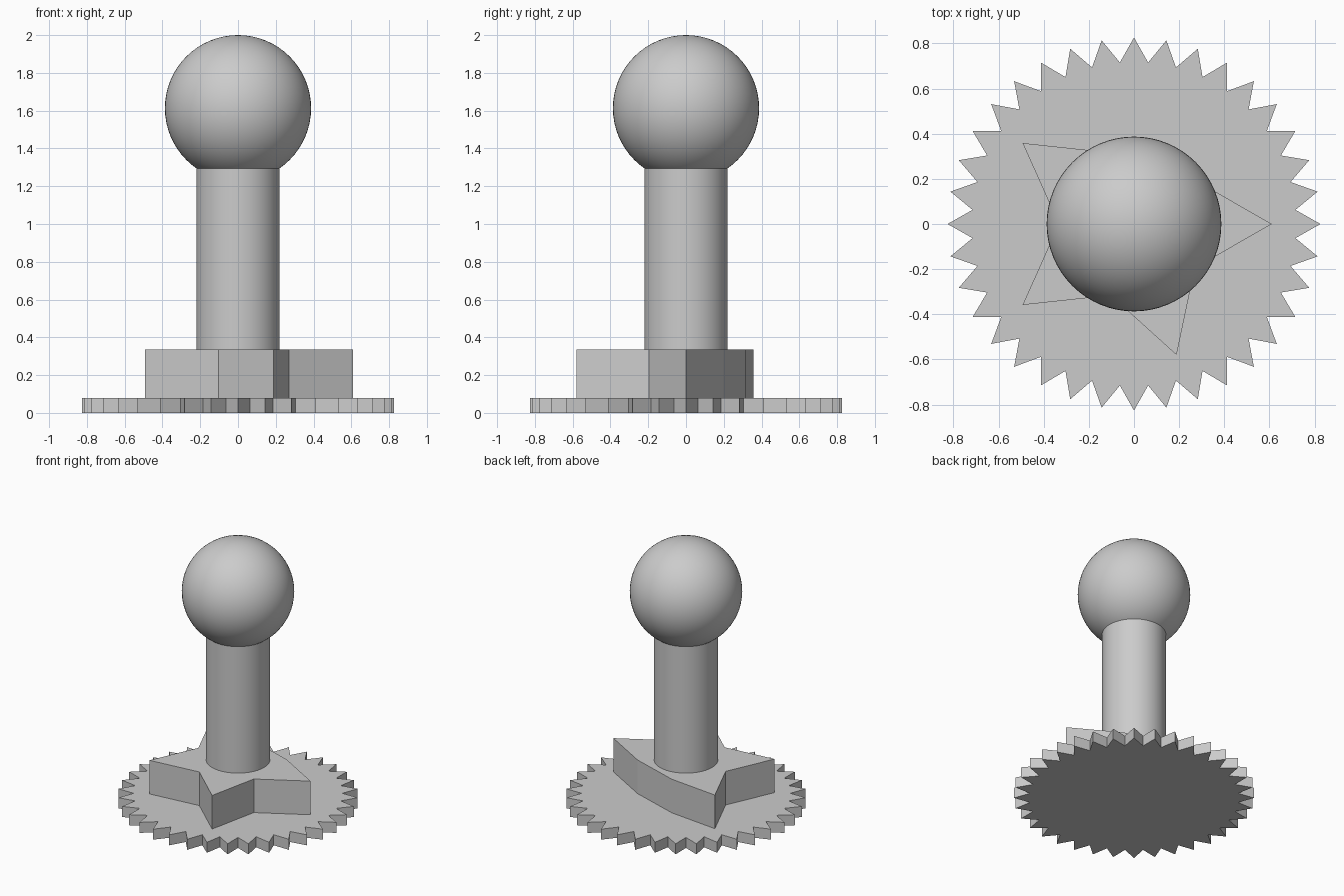
import bpy, bmesh, math

if "Cube" in bpy.data.objects:
    bpy.data.objects.remove(bpy.data.objects["Cube"])

grey = bpy.data.materials.new("plain grey")
grey.diffuse_color = (0.6, 0.6, 0.6, 1)
grey.use_nodes = True
grey.node_tree.nodes["Principled BSDF"].inputs["Base Color"].default_value = grey.diffuse_color


def polar(r, deg):
    a = math.radians(deg)
    return r * math.cos(a), r * math.sin(a)


def prism(name, points, z0, z1):
    """Extrude a flat outline from z0 up to z1."""
    bm = bmesh.new()
    face = bm.faces.new([bm.verts.new((x, y, z0)) for x, y in points])
    top = bmesh.ops.extrude_face_region(bm, geom=[face])["geom"]
    bmesh.ops.translate(bm, vec=(0, 0, z1 - z0),
                        verts=[v for v in top if isinstance(v, bmesh.types.BMVert)])
    bmesh.ops.recalc_face_normals(bm, faces=bm.faces)
    mesh = bpy.data.meshes.new(name)
    bm.to_mesh(mesh)
    bm.free()
    obj = bpy.data.objects.new(name, mesh)
    bpy.context.collection.objects.link(obj)
    mesh.materials.append(grey)
    return obj


def finish_smooth(name):
    obj = bpy.context.object
    obj.name = name
    obj.data.materials.append(grey)
    bpy.ops.object.shade_smooth_by_angle(angle=math.radians(30))


# Toothed base disc: 36 pointed teeth
prism("toothed_base",
      [polar(0.718 if i % 2 else 0.826, 5 * i) for i in range(72)], 0, 0.08)

# Five-pointed star block with the point at 72 degrees left out
prism("star_block",
      [polar(0.333 if i % 2 else 0.61, 36 * i) for i in range(10) if i != 2],
      0.08, 0.335)

# Round post
bpy.ops.mesh.primitive_cylinder_add(vertices=64, radius=0.22, depth=0.985,
                                    location=(0, 0, 0.335 + 0.985 / 2))
finish_smooth("post")

# Ball on top
bpy.ops.mesh.primitive_uv_sphere_add(segments=64, ring_count=32, radius=0.387,
                                     location=(0, 0, 1.613))
finish_smooth("ball")
